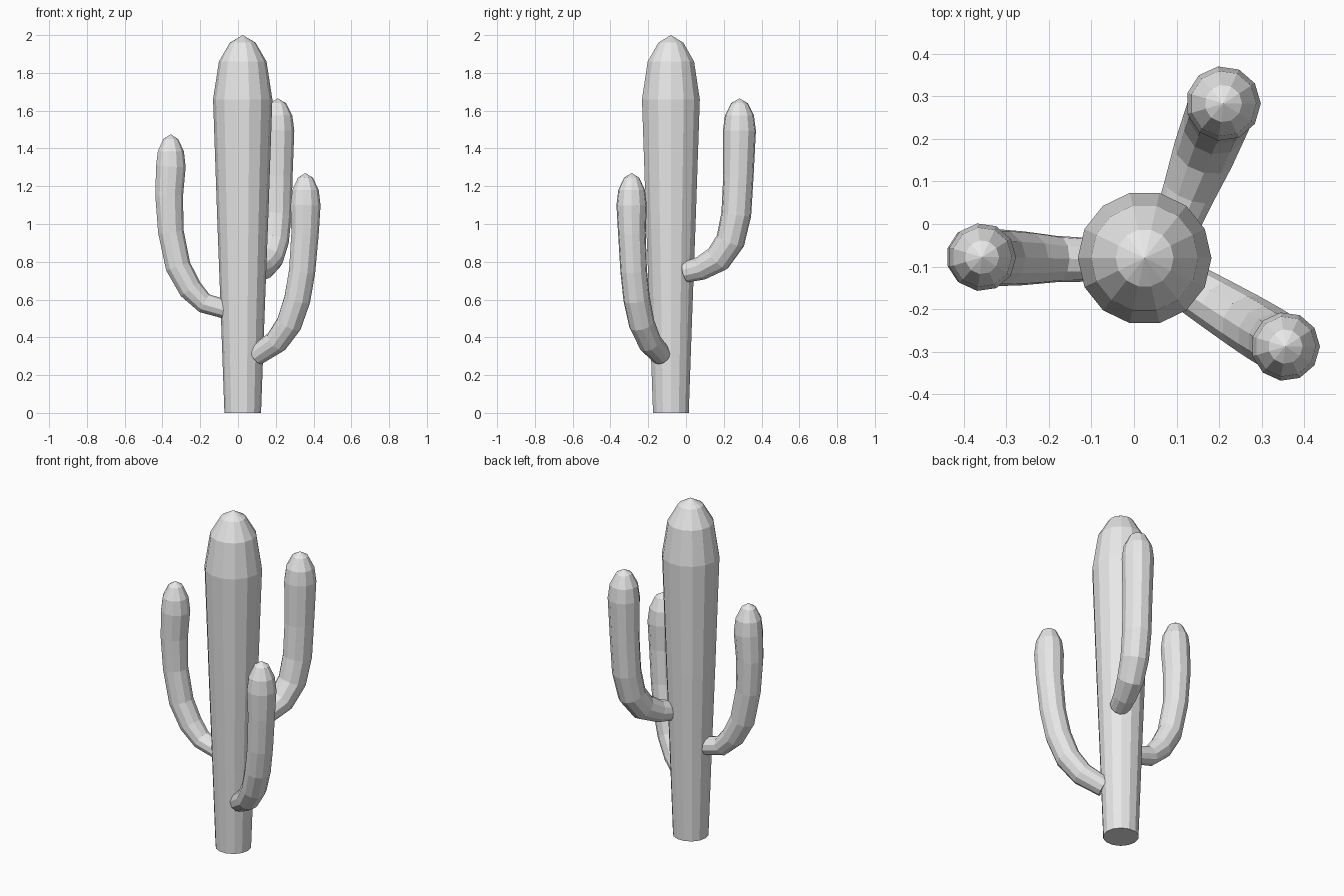
import bpy, bmesh, math
from mathutils import Vector

cube = bpy.data.objects.get("Cube")
if cube:
    bpy.data.objects.remove(cube, do_unlink=True)

grey = bpy.data.materials.new("light grey")
grey.use_nodes = True
colour = (0.8, 0.8, 0.8, 1)
grey.diffuse_color = colour
grey.node_tree.nodes["Principled BSDF"].inputs["Base Color"].default_value = colour


def stem(name, path, sides):
    """Sweep a round section along (point, radius) pairs, closing to a tip."""
    bm = bmesh.new()
    rings = []
    points = [p for p, r in path]
    for i, (point, radius) in enumerate(path[:-1]):
        tangent = (points[i + 1] - points[max(i - 1, 0)]).normalized()
        turn = Vector((0, 0, 1)).rotation_difference(tangent)
        ring = []
        for k in range(sides):
            a = math.tau * k / sides
            ring.append(bm.verts.new(
                point + turn @ Vector((math.cos(a), math.sin(a), 0)) * radius))
        rings.append(ring)
    for low, high in zip(rings, rings[1:]):
        for k in range(sides):
            n = (k + 1) % sides
            bm.faces.new((low[k], low[n], high[n], high[k]))
    tip = bm.verts.new(points[-1])
    for k in range(sides):
        bm.faces.new((rings[-1][k], rings[-1][(k + 1) % sides], tip))
    bm.faces.new(list(reversed(rings[0])))
    bmesh.ops.recalc_face_normals(bm, faces=bm.faces)
    mesh = bpy.data.meshes.new(name)
    bm.to_mesh(mesh)
    bm.free()
    mesh.materials.append(grey)
    obj = bpy.data.objects.new(name, mesh)
    bpy.context.collection.objects.link(obj)
    return obj


def arm(name, start, end, bend, peak, radius):
    """Bend rows are (share of the way outward, height, radius)."""
    start, end = Vector(start), Vector(end)
    path = []
    for t, z, r in bend:
        path.append((start.lerp(end, t).to_3d() + Vector((0, 0, z)), r))
    # Rounded top
    for drop, scale in ((0.17, 1), (0.09, 0.88), (0.025, 0.5), (0, 0)):
        path.append((end.to_3d() + Vector((0, 0, peak - drop)), radius * scale))
    stem(name, path, 11)


# Trunk, widening upward to a domed top
trunk_profile = [(0, 0.097), (0.5, 0.115), (1, 0.134), (1.66, 0.157),
                 (1.86, 0.126), (1.96, 0.068), (2, 0)]
stem("trunk", [(Vector((0.025, -0.08, z)), r) for z, r in trunk_profile], 14)

# Three upturned arms
arm("right_arm", (-0.06, -0.085), (-0.357, -0.078),
    [(0, 0.545, 0.05), (0.4, 0.58, 0.055), (0.65, 0.655, 0.064),
     (0.87, 0.775, 0.068), (1, 0.96, 0.069), (1.03, 1.15, 0.075)],
    1.475, 0.08)
arm("back_arm", (0.1, 0.0), (0.21, 0.283),
    [(0, 0.745, 0.055), (0.28, 0.765, 0.063), (0.6, 0.815, 0.074),
     (0.83, 0.91, 0.078), (0.94, 1.05, 0.08), (0.98, 1.25, 0.081)],
    1.665, 0.088)
arm("left_arm", (0.1, -0.13), (0.356, -0.288),
    [(0, 0.305, 0.055), (0.4, 0.375, 0.064), (0.66, 0.47, 0.069),
     (0.83, 0.6, 0.071), (0.93, 0.75, 0.071), (0.99, 0.95, 0.074)],
    1.27, 0.081)
